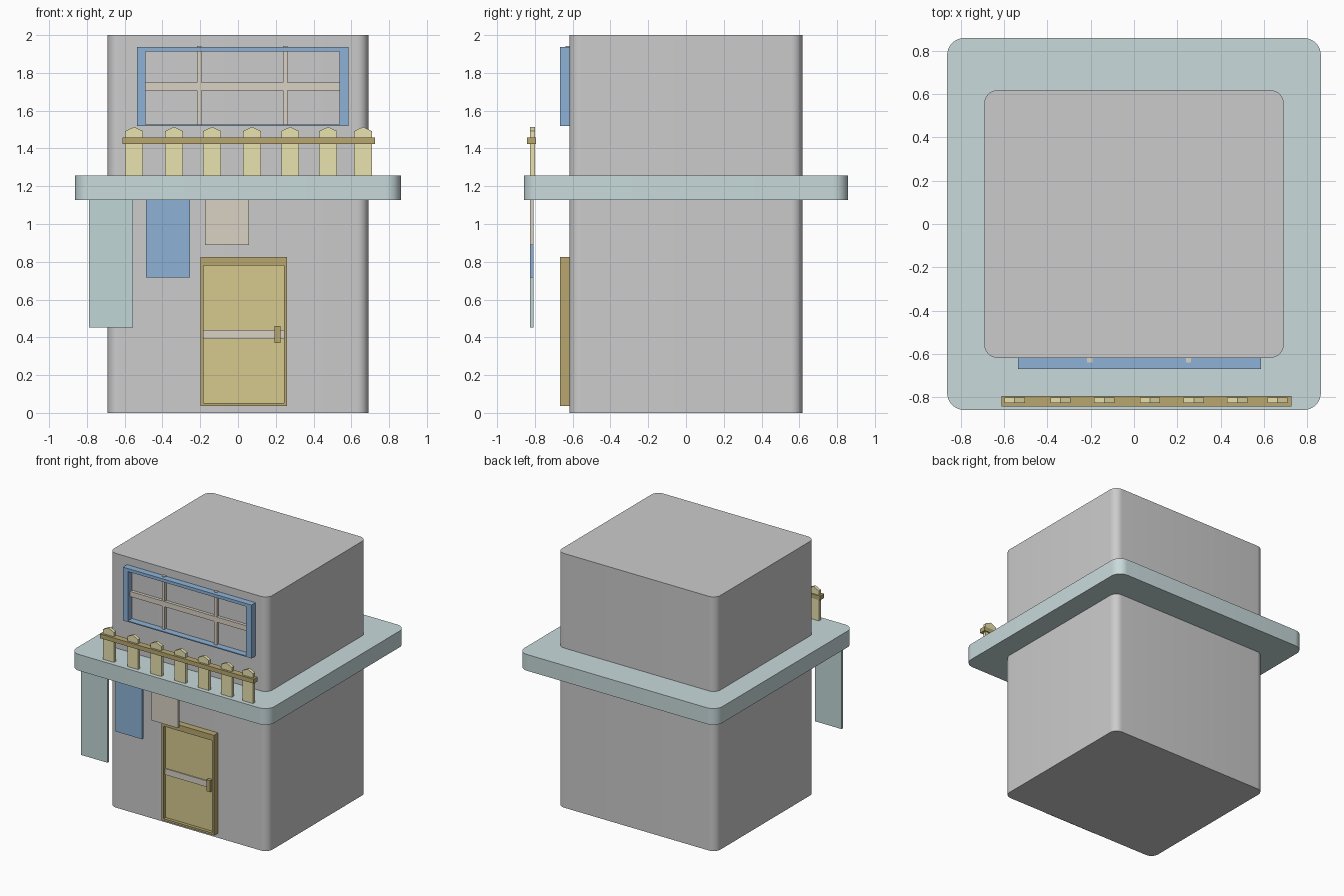
import bpy, bmesh, math

if "Cube" in bpy.data.objects:
    bpy.data.objects.remove(bpy.data.objects["Cube"])


def material(name, r, g, b):
    m = bpy.data.materials.new(name)
    m.diffuse_color = (r, g, b, 1)
    m.use_nodes = True
    m.node_tree.nodes["Principled BSDF"].inputs["Base Color"].default_value = m.diffuse_color
    return m


SLATE = material("slate", 0.58, 0.70, 0.71)
TEAL = material("teal", 0.53, 0.68, 0.67)
BLUE = material("blue", 0.27, 0.45, 0.68)
TAN = material("tan", 0.69, 0.64, 0.55)
GOLD = material("gold", 0.67, 0.59, 0.27)
BROWN = material("brown", 0.48, 0.39, 0.16)
STRAW = material("straw", 0.81, 0.76, 0.43)


def finish(name, bm, mat=None):
    bmesh.ops.recalc_face_normals(bm, faces=bm.faces[:])
    mesh = bpy.data.meshes.new(name)
    bm.to_mesh(mesh)
    bm.free()
    ob = bpy.data.objects.new(name, mesh)
    bpy.context.collection.objects.link(ob)
    if mat:
        mesh.materials.append(mat)
    return ob


def prism(name, points, offset, mat=None):
    """Extrude a closed 3D outline along an offset."""
    bm = bmesh.new()
    face = bm.faces.new([bm.verts.new(p) for p in points])
    ext = bmesh.ops.extrude_face_region(bm, geom=[face], use_keep_orig=True)
    verts = [v for v in ext["geom"] if isinstance(v, bmesh.types.BMVert)]
    bmesh.ops.translate(bm, verts=verts, vec=offset)
    return finish(name, bm, mat)


def box(name, x, y, z, mat=None):
    pts = [(x[0], y[0], z[0]), (x[1], y[0], z[0]), (x[1], y[1], z[0]), (x[0], y[1], z[0])]
    return prism(name, pts, (0, 0, z[1] - z[0]), mat)


def rounded_block(name, hx, hy, z, r, mat=None, steps=8):
    """Block with rounded vertical corners and crisp top and bottom."""
    pts = []
    for q, (sx, sy) in enumerate([(1, 1), (-1, 1), (-1, -1), (1, -1)]):
        for i in range(steps + 1):
            a = math.pi / 2 * (q + i / steps)
            pts.append((sx * (hx - r) + r * math.cos(a), sy * (hy - r) + r * math.sin(a), z[0]))
    ob = prism(name, pts, (0, 0, z[1] - z[0]), mat)
    bpy.ops.object.select_all(action='DESELECT')
    ob.select_set(True)
    bpy.context.view_layer.objects.active = ob
    bpy.ops.object.shade_smooth_by_angle(angle=math.radians(35))
    return ob


def frame(name, outer, inner, y, mat):
    """Rectangular ring; outer and inner are (x0, x1, z0, z1)."""
    bm = bmesh.new()
    rings = []
    for x0, x1, z0, z1 in (outer, inner):
        for yy in y:
            rings.append([bm.verts.new((px, yy, pz))
                          for px, pz in ((x0, z0), (x1, z0), (x1, z1), (x0, z1))])
    of, ob_, inf, inb = rings
    for a, b in ((of, inf), (inf, inb), (inb, ob_), (ob_, of)):
        for i in range(4):
            j = (i + 1) % 4
            bm.faces.new((a[i], a[j], b[j], b[i]))
    return finish(name, bm, mat)


# Tower and the projecting balcony slab
rounded_block("tower_body", 0.69, 0.617, (0, 2), 0.06)
rounded_block("balcony_slab", 0.862, 0.858, (1.128, 1.256), 0.08, SLATE)

# Window: frame and glazing bars against the wall
frame("window_frame", (-0.535, 0.585, 1.518, 1.938), (-0.49, 0.537, 1.526, 1.914),
      (-0.668, -0.61), BLUE)
for i, x in enumerate((-0.204, 0.251)):
    box(f"window_upright_{i + 1}", (x - 0.012, x + 0.012), (-0.639, -0.61), (1.52, 1.942), TAN)
box("window_crossbar", (-0.495, 0.54), (-0.641, -0.61), (1.707, 1.748), TAN)

# Door: frame, recessed panel, band and handle
frame("door_frame", (-0.198, 0.259, 0.037, 0.826), (-0.182, 0.243, 0.053, 0.780),
      (-0.668, -0.61), BROWN)
box("door_panel", (-0.185, 0.246), (-0.642, -0.61), (0.05, 0.783), GOLD)
box("door_band", (-0.182, 0.243), (-0.650, -0.63), (0.392, 0.440), TAN)
box("door_handle", (0.193, 0.225), (-0.668, -0.64), (0.370, 0.460), BROWN)

# Railing: pointed pickets and one rail
for i, x in enumerate((-0.55, -0.339, -0.137, 0.074, 0.276, 0.477, 0.662)):
    w = 0.047
    outline = [(x - w, 1.25), (x + w, 1.25), (x + w, 1.492), (x, 1.514), (x - w, 1.492)]
    prism(f"railing_picket_{i + 1}", [(px, -0.825, pz) for px, pz in outline],
          (0, 0.025, 0), STRAW)
box("railing_rail", (-0.612, 0.726), (-0.842, -0.793), (1.424, 1.458), BROWN)

# Cloth banners hanging beneath the slab
for name, x0, z0, mat in (("long", -0.788, 0.453, TEAL),
                          ("middle", -0.487, 0.718, BLUE),
                          ("short", -0.174, 0.889, TAN)):
    box(f"banner_{name}", (x0, x0 + 0.232), (-0.827, -0.808), (z0, 1.14), mat)
